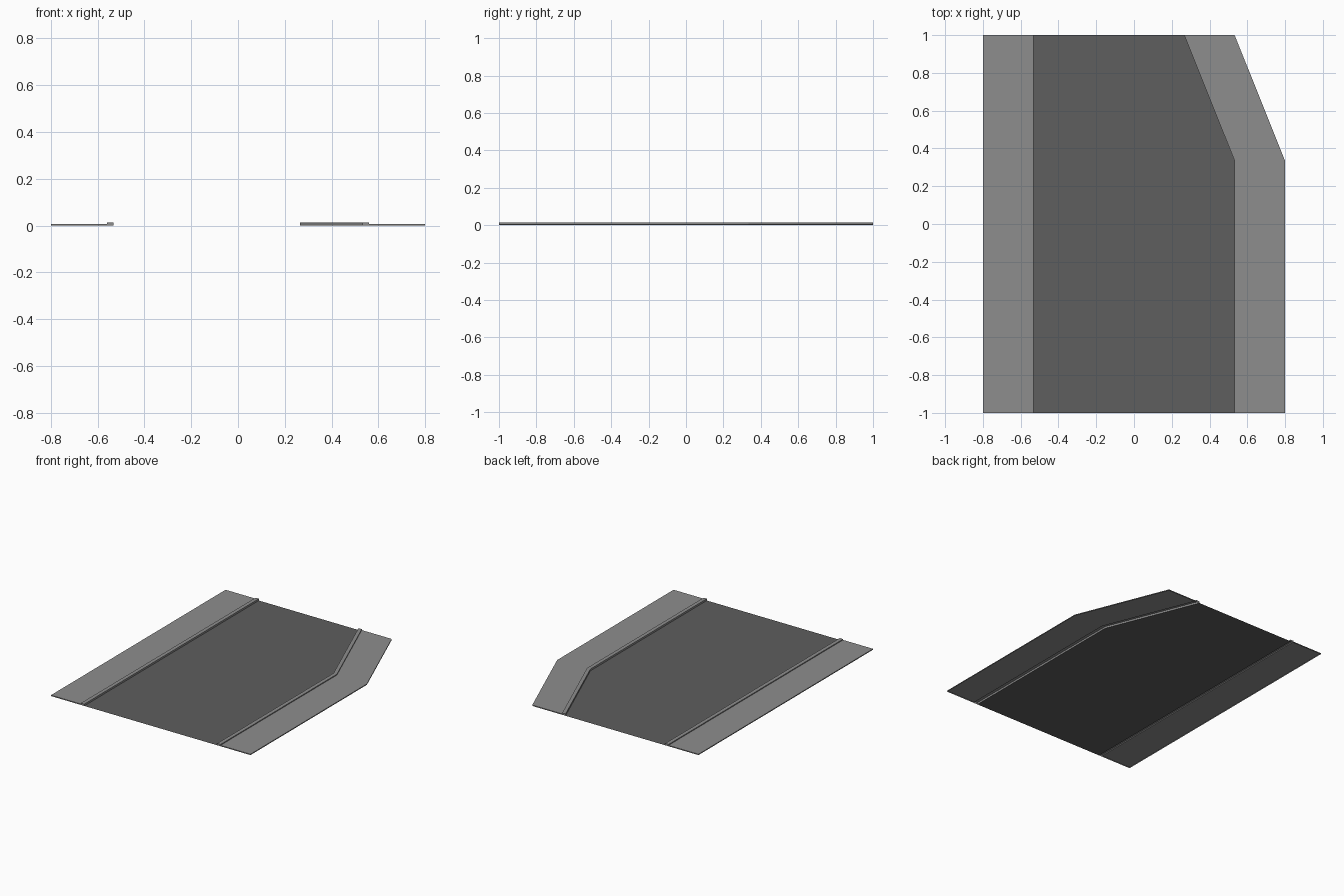
import bpy
import bmesh

if "Cube" in bpy.data.objects:
    bpy.data.objects.remove(bpy.data.objects["Cube"])

INNER = 0.533            # road half width
WIDTH = 0.267            # pavement width
CURB_W, CURB_H, WALK_H = 0.027, 0.0133, 0.0067


def material(name, v):
    m = bpy.data.materials.new(name)
    m.diffuse_color = (v, v, v, 1)
    m.use_nodes = True
    m.node_tree.nodes["Principled BSDF"].inputs["Base Color"].default_value = m.diffuse_color
    return m


asphalt = material("dark asphalt", 0.112)
concrete = material("light concrete", 0.27)


def make_object(name, bm, mat):
    mesh = bpy.data.meshes.new(name)
    bm.to_mesh(mesh)
    bm.free()
    mesh.materials.append(mat)
    ob = bpy.data.objects.new(name, mesh)
    bpy.context.collection.objects.link(ob)
    return ob


# Path of the inner pavement edge (x distance from the centre, y)
straight = [(INNER, -1), (INNER, 1)]
angled = [(INNER, -1), (INNER, 1 / 3), (INNER - WIDTH, 1)]

# Pavement cross-section: raised curb, then lower walkway, open underneath
profile = [(0, 0), (0, CURB_H), (CURB_W, CURB_H),
           (CURB_W, WALK_H), (WIDTH, WALK_H), (WIDTH, 0)]


def pavement(name, path, side):
    bm = bmesh.new()
    rows = [[bm.verts.new((side * (x + px), y, pz)) for px, pz in profile]
            for x, y in path]
    for a, b in zip(rows, rows[1:]):
        for i in range(len(profile) - 1):
            bm.faces.new((a[i], a[i + 1], b[i + 1], b[i]))
    bm.faces.new(rows[0][::-1])      # front end
    bm.faces.new(rows[-1])           # back end
    if side < 0:
        bmesh.ops.reverse_faces(bm, faces=bm.faces[:])
    return make_object(name, bm, concrete)


pavement("left_pavement", straight, -1)
pavement("right_pavement", angled, 1)

# Flat road surface between the curbs
bm = bmesh.new()
outline = angled + [(-x, y) for x, y in reversed(straight)]
bm.faces.new([bm.verts.new((x, y, 0)) for x, y in outline])
make_object("road_surface", bm, asphalt)
